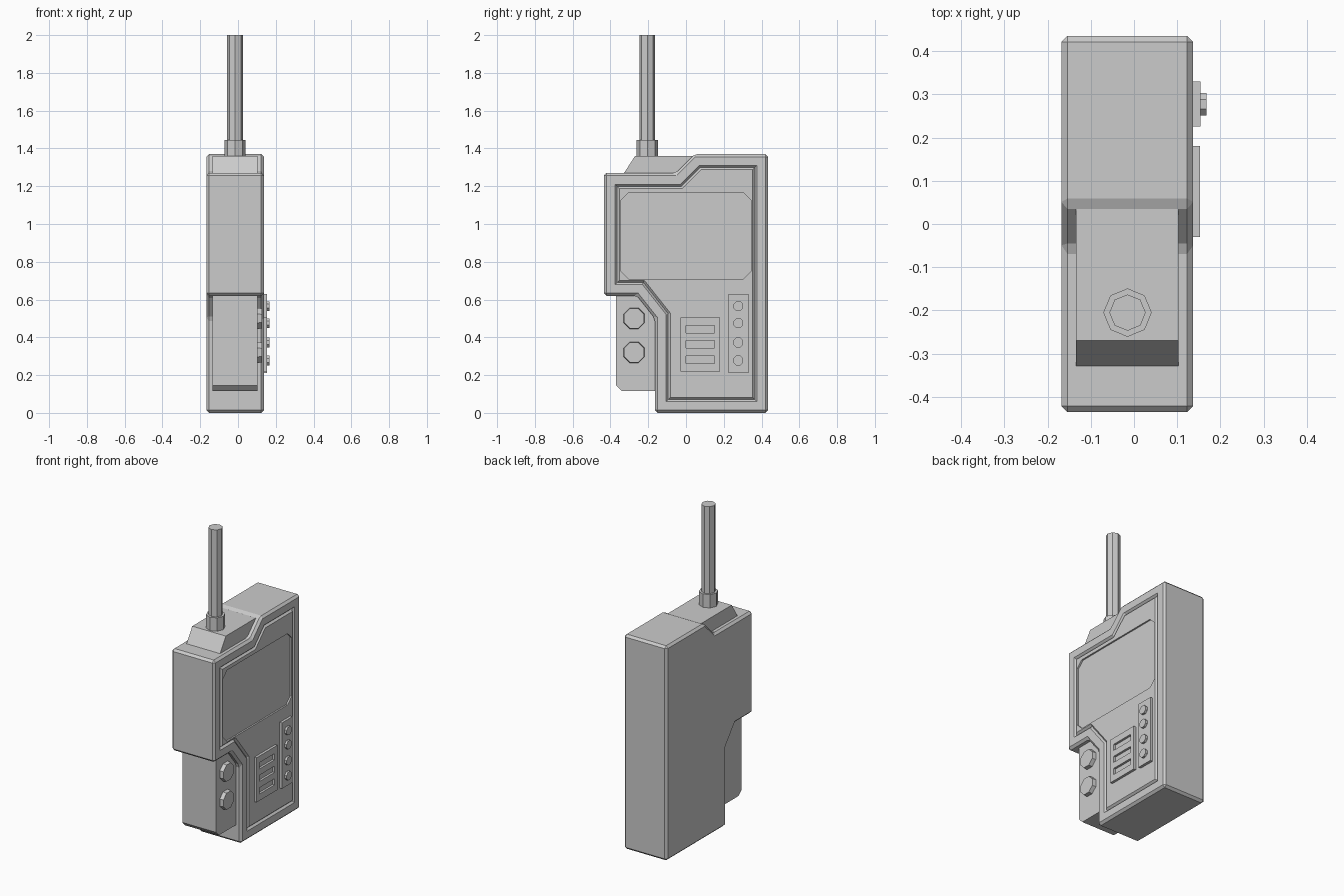
import bpy, bmesh, math
from mathutils import Matrix

if "Cube" in bpy.data.objects:
    bpy.data.objects.remove(bpy.data.objects["Cube"])


def finish(name, bm):
    bmesh.ops.recalc_face_normals(bm, faces=bm.faces)
    mesh = bpy.data.meshes.new(name)
    bm.to_mesh(mesh)
    bm.free()
    ob = bpy.data.objects.new(name, mesh)
    bpy.context.collection.objects.link(ob)
    return ob


def prism_bm(pts, x0, x1, bevel=0):
    """Extrude a (y, z) profile from x0 to x1."""
    bm = bmesh.new()
    face = bm.faces.new([bm.verts.new((x0, y, z)) for y, z in pts])
    ext = bmesh.ops.extrude_face_region(bm, geom=[face])
    for v in ext["geom"]:
        if isinstance(v, bmesh.types.BMVert):
            v.co.x = x1
    bmesh.ops.recalc_face_normals(bm, faces=bm.faces)
    if bevel:
        bmesh.ops.bevel(bm, geom=list(bm.edges), offset=bevel, segments=1,
                        profile=0.5, affect='EDGES')
    return bm


def prism(name, pts, x0, x1, bevel=0):
    return finish(name, prism_bm(pts, x0, x1, bevel))


def rect(y0, y1, z0, z1, c=0):
    if not c:
        return [(y0, z0), (y1, z0), (y1, z1), (y0, z1)]
    return [(y0 + c, z0), (y1 - c, z0), (y1, z0 + c), (y1, z1 - c),
            (y1 - c, z1), (y0 + c, z1), (y0, z1 - c), (y0, z0 + c)]


def octagon(name, center, r, depth, axis='Z', bevel=0):
    """Eight-sided cylinder starting at center and growing along the axis."""
    bm = bmesh.new()
    bmesh.ops.create_cone(bm, cap_ends=True, segments=8, radius1=r,
                          radius2=r - bevel, depth=depth,
                          matrix=Matrix.Translation((0, 0, depth / 2)))
    rot = Matrix.Identity(4)
    if axis == 'X':
        rot = Matrix.Rotation(math.pi / 2, 4, 'Y') @ Matrix.Rotation(math.pi / 8, 4, 'Z')
    bm.transform(Matrix.Translation(center) @ rot)
    return finish(name, bm)


def cut(ob, cutter):
    mod = ob.modifiers.new("cut", 'BOOLEAN')
    mod.operation = 'DIFFERENCE'
    mod.solver = 'EXACT'
    mod.object = cutter
    cutter.hide_render = True
    cutter.hide_viewport = True
    cutter.display_type = 'WIRE'


# Main stepped case with a groove around its right face
outline = [(-0.165, 0), (0.435, 0), (0.435, 1.37), (0.045, 1.37), (-0.055, 1.27),
           (-0.435, 1.27), (-0.435, 0.62), (-0.26, 0.62), (-0.165, 0.5)]
bm = prism_bm(outline, -0.168, 0.137, 0.014)
side = max(bm.faces, key=lambda f: f.normal.x * f.calc_area())
for thick, depth in ((0.046, 0), (0.011, -0.012), (0.011, 0.012)):
    bmesh.ops.inset_region(bm, faces=[side], thickness=thick, depth=depth,
                           use_even_offset=True)
case = finish("case", bm)

# Recessed screen
cut(case, prism("screen_cutter", rect(-0.345, 0.345, 0.71, 1.165, 0.04), 0.127, 0.2))

# Lower front block with two round knobs
prism("battery_block", [(-0.34, 0.115), (-0.1, 0.115), (-0.1, 0.65),
                        (-0.37, 0.65), (-0.37, 0.145)], -0.134, 0.103)
for i, z in enumerate((0.32, 0.5)):
    octagon(f"block_knob_{i}", (0.095, -0.275, z), 0.062, 0.032, 'X', 0.005)

# Sloped antenna base, collar and mast
prism("antenna_base", [(-0.34, 1.25), (0.1, 1.25), (0.1, 1.3), (0.04, 1.36),
                       (-0.27, 1.36), (-0.328, 1.27)], -0.134, 0.103)
octagon("antenna_collar", (-0.015, -0.205, 1.35), 0.056, 0.095)
octagon("antenna_mast", (-0.015, -0.205, 1.4), 0.042, 0.6)

# Speaker panel with three slots
speaker = prism("speaker_panel", rect(-0.03, 0.18, 0.22, 0.505), 0.13, 0.153)
for i in range(3):
    z = 0.2825 + 0.08 * i
    cut(speaker, prism(f"slot_cutter_{i}", rect(0.0, 0.15, z - 0.02, z + 0.02), 0.139, 0.2))

# Button strip with four buttons
prism("button_strip", rect(0.225, 0.33, 0.21, 0.63), 0.13, 0.154)
for i, z in enumerate((0.277, 0.373, 0.475, 0.565)):
    octagon(f"button_{i}", (0.148, 0.277, z), 0.028, 0.02, 'X')
